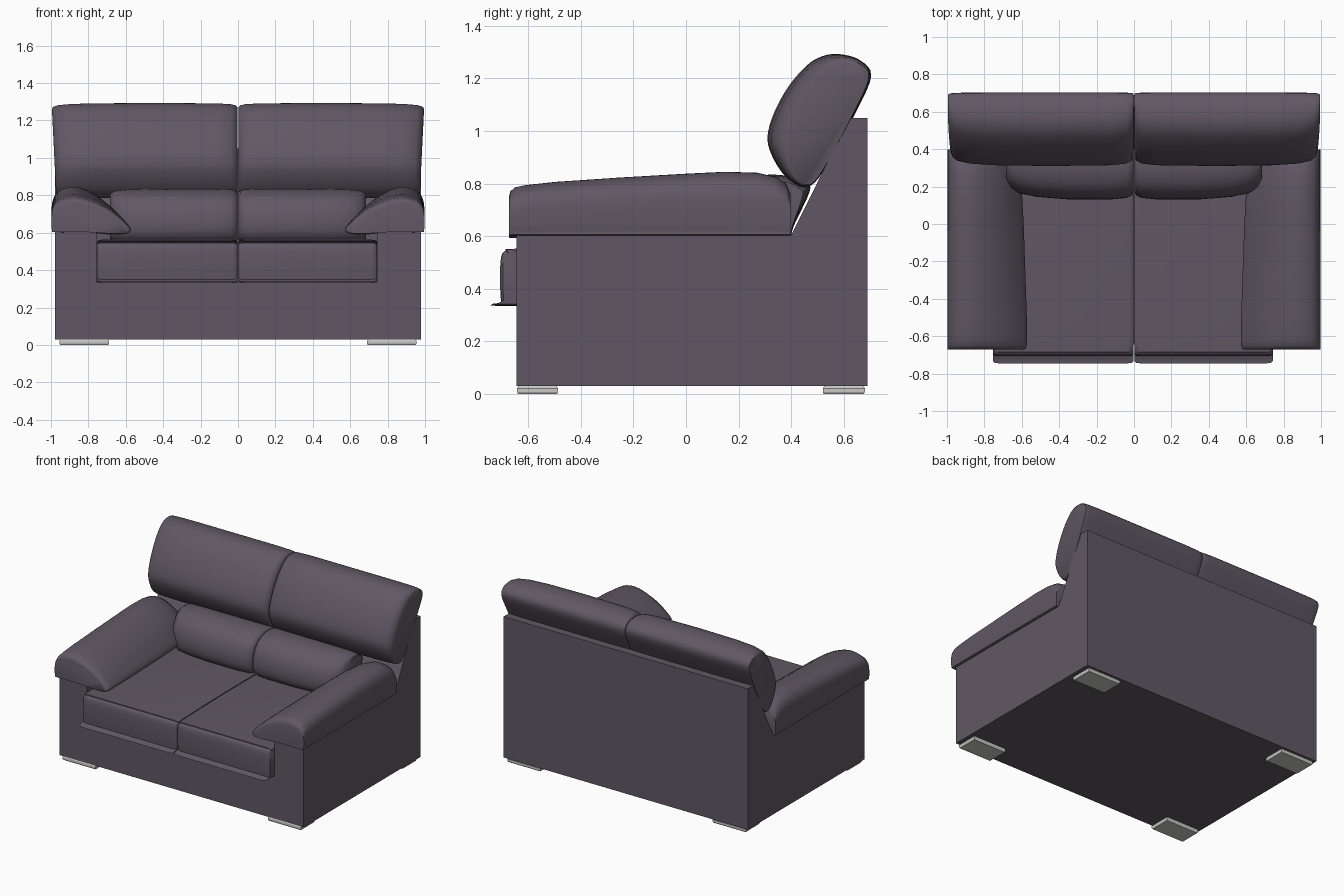
import bpy, bmesh, math
from mathutils import Vector

if "Cube" in bpy.data.objects:
    bpy.data.objects.remove(bpy.data.objects["Cube"])


def material(name, rgb):
    m = bpy.data.materials.new(name)
    m.diffuse_color = (*rgb, 1)
    m.use_nodes = True
    m.node_tree.nodes["Principled BSDF"].inputs["Base Color"].default_value = m.diffuse_color
    return m


FABRIC = material("plum grey upholstery", (0.118, 0.097, 0.126))
METAL = material("pale grey feet", (0.58, 0.58, 0.56))


def finish(name, bm, mat, smooth=None):
    bmesh.ops.recalc_face_normals(bm, faces=bm.faces)
    me = bpy.data.meshes.new(name)
    bm.to_mesh(me)
    bm.free()
    me.materials.append(mat)
    ob = bpy.data.objects.new(name, me)
    bpy.context.collection.objects.link(ob)
    if smooth:
        bpy.ops.object.select_all(action='DESELECT')
        ob.select_set(True)
        bpy.context.view_layer.objects.active = ob
        bpy.ops.object.shade_smooth_by_angle(angle=math.radians(smooth))
    return ob


def rounded(pts, n=4):
    """Closed Catmull-Rom curve through the profile points."""
    out, c = [], len(pts)
    for i in range(c):
        a, b, d, e = (Vector(pts[(i + k) % c]) for k in (-1, 0, 1, 2))
        for j in range(n):
            t = j / n
            out.append(0.5 * (2 * b + (d - a) * t + (2 * a - 5 * b + 4 * d - e) * t * t
                              + (3 * b - a - 3 * d + e) * t ** 3))
    return out


def loft(name, profile, stations, place, centre=(0, 0), tilt=0, smooth=50, mat=FABRIC):
    """Skin copies of a profile; each station is (position, scale_u, scale_v)
    about centre, in axes turned by tilt. place(pos, u, v) gives the 3D point."""
    bm = bmesh.new()
    c, s = math.cos(tilt), math.sin(tilt)
    rings = []
    for pos, su, sv in stations:
        ring = []
        for p in profile:
            x, y = p[0] - centre[0], p[1] - centre[1]
            u, v = (x * c + y * s) * su, (-x * s + y * c) * sv
            ring.append(bm.verts.new(place(pos, centre[0] + u * c - v * s,
                                           centre[1] + u * s + v * c)))
        rings.append(ring)
    n = len(profile)
    for a, b in zip(rings, rings[1:]):
        for i in range(n):
            bm.faces.new((a[i], a[(i + 1) % n], b[(i + 1) % n], b[i]))
    bm.faces.new(rings[0])
    bm.faces.new(rings[-1])
    return finish(name, bm, mat, smooth)


def prism(name, profile, x0, x1):
    return loft(name, profile, [(x0, 1, 1), (x1, 1, 1)],
                lambda p, u, v: (p, u, v), smooth=None)


# Frame: low base, sloped back panel and two side panels
F, B, Z0 = -0.645, 0.69, 0.03
prism("base", [(F, Z0), (B, Z0), (B, 0.335), (F, 0.335)], -0.757, 0.745)
prism("back_panel", [(0.40, 0.335), (B, 0.335), (B, 1.05), (0.622, 1.05), (0.40, 0.605)],
      -0.757, 0.745)
side = [(F, Z0), (B, Z0), (B, 1.05), (0.622, 1.05), (0.40, 0.605), (F, 0.605)]
prism("side_panel_left", side, -0.978, -0.757)
prism("side_panel_right", side, 0.745, 0.978)

# Cushion profiles (y, z), arm profile (x, z)
seat = [(-0.69, 0.335), (-0.703, 0.35), (-0.707, 0.44), (-0.703, 0.52), (-0.685, 0.545),
        (-0.64, 0.553), (-0.2, 0.562), (0.2, 0.562), (0.39, 0.555), (0.40, 0.54),
        (0.40, 0.35), (0.39, 0.335), (0, 0.335)]
lumbar = [(0.38, 0.56), (0.28, 0.55), (0.18, 0.555), (0.135, 0.61), (0.14, 0.71),
          (0.19, 0.79), (0.28, 0.83), (0.38, 0.83), (0.455, 0.80), (0.47, 0.77), (0.41, 0.64)]
back = [(0.44, 0.787), (0.375, 0.83), (0.325, 0.91), (0.31, 0.98), (0.335, 1.07),
        (0.39, 1.17), (0.46, 1.25), (0.52, 1.285), (0.585, 1.292), (0.66, 1.27),
        (0.704, 1.21), (0.65, 1.08), (0.55, 0.895), (0.49, 0.805)]
arm = [(0.975, 0.603), (0.994, 0.62), (0.998, 0.69), (0.99, 0.775), (0.95, 0.825),
       (0.87, 0.845), (0.78, 0.82), (0.68, 0.755), (0.605, 0.675), (0.573, 0.62),
       (0.60, 0.592), (0.68, 0.592), (0.80, 0.603)]

for name, s in (("left", -1), ("right", 1)):
    w = 0.755 if s < 0 else 0.742
    # Seat cushion
    loft("seat_cushion_" + name, rounded(seat, 3),
         [(0.003, 0.985, 0.93), (0.012, 0.996, 0.98), (0.03, 1, 1),
          (w - 0.03, 1, 1), (w - 0.01, 0.996, 0.98), (w, 0.985, 0.93)],
         lambda p, u, v: (s * p, u, v), centre=(0, 0.44))
    # Lumbar cushion
    loft("lumbar_cushion_" + name, rounded(lumbar),
         [(0.002, 0.84, 0.88), (0.012, 0.92, 0.95), (0.04, 0.97, 0.985), (0.12, 1, 1),
          (0.35, 1, 1), (0.52, 0.95, 0.99), (0.61, 0.88, 0.97), (0.66, 0.78, 0.93),
          (0.685, 0.62, 0.84)],
         lambda p, u, v: (s * p, u, v), centre=(0.40, 0.67))
    # Back cushion, leaning on the slope, a little wider at the top
    loft("back_cushion_" + name, rounded(back),
         [(0.002, 0.78, 0.95), (0.012, 0.87, 0.98), (0.04, 0.94, 0.99), (0.12, 0.98, 1),
          (0.45, 1, 1), (0.75, 0.98, 1), (0.88, 0.94, 0.995), (0.95, 0.87, 0.985),
          (0.975, 0.78, 0.97), (0.984, 0.68, 0.945)],
         lambda p, u, v: (s * p * (1 + 0.05 * (v - 1.04)), u, v),
         centre=(0.60, 1.03), tilt=-0.45)
    # Arm cushion, rising towards the back
    loft("arm_cushion_" + name, rounded(arm),
         [(-0.672, 0.96, 0.62), (-0.668, 0.98, 0.69), (-0.65, 1, 0.755), (-0.61, 1, 0.79),
          (-0.5, 1, 0.84), (-0.25, 0.98, 0.91), (0, 0.96, 0.97), (0.15, 0.94, 1),
          (0.27, 0.90, 0.985), (0.34, 0.86, 0.92), (0.38, 0.82, 0.82), (0.397, 0.77, 0.66)],
         lambda p, u, v: (s * u, p, v), centre=(0.99, 0.603))
    # Flat feet
    for end, y0, y1 in (("front", -0.642, -0.487), ("rear", 0.52, 0.68)):
        loft(f"{end}_foot_{name}",
             [(0.69, y0), (0.955, y0), (0.955, y1), (0.69, y1)],
             [(0, 0.97, 0.95), (0.008, 1, 1), (0.022, 1, 1), (0.031, 0.95, 0.92)],
             lambda p, u, v: (s * u, v, p), centre=(0.82, (y0 + y1) / 2),
             smooth=None, mat=METAL)
